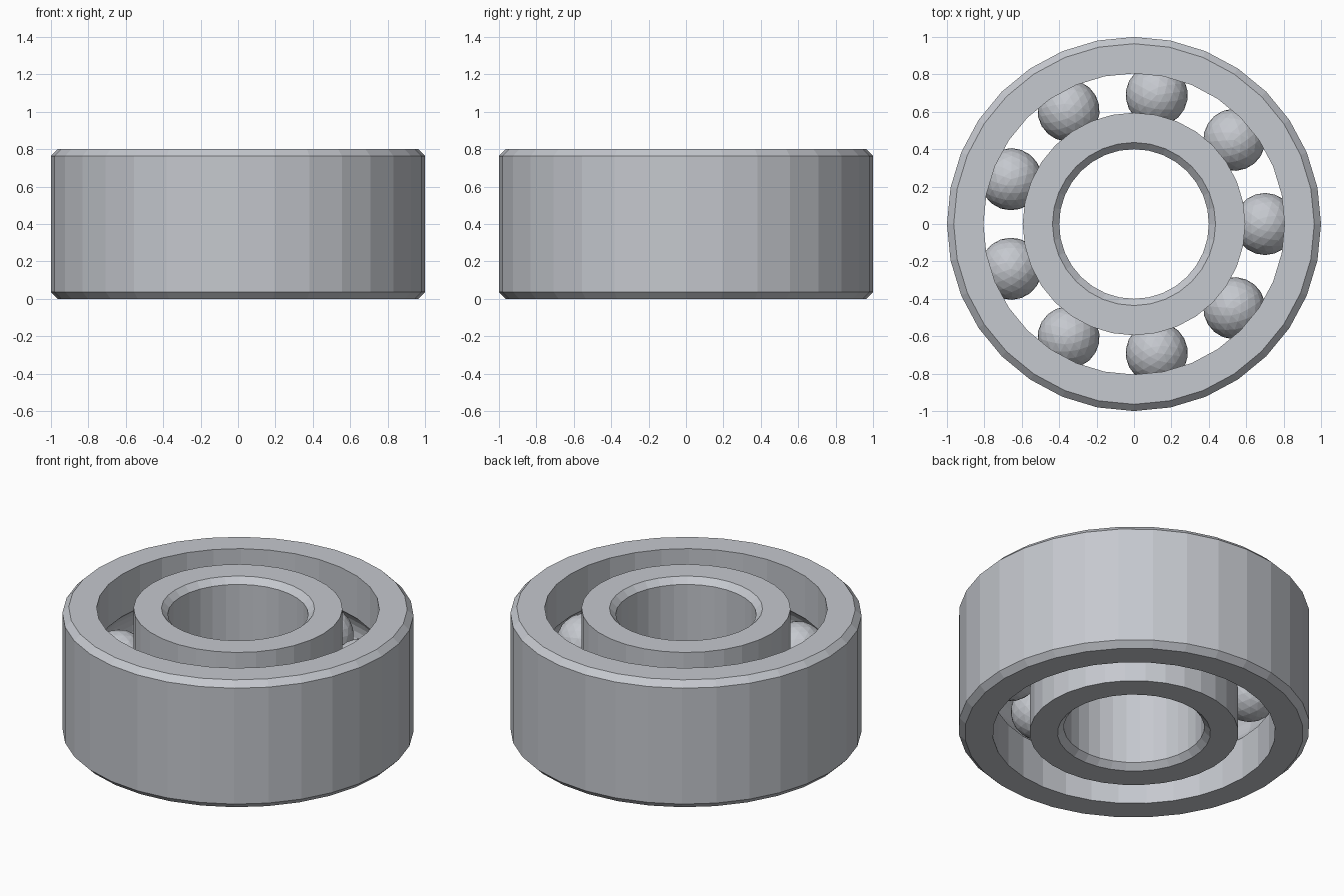
import bpy
import bmesh
from math import sin, cos, pi, acos, sqrt

cube = bpy.data.objects.get("Cube")
if cube:
    bpy.data.objects.remove(cube, do_unlink=True)

SIDES = 32
HEIGHT = 0.8
MID = HEIGHT / 2
CHAMFER = 0.036
PITCH = 0.7          # radius of the circle the balls run on
GAP = 0.105          # from that circle to each ring wall
GROOVE = 0.17        # radius of the raceway groove
BALLS = 9

steel = bpy.data.materials.new("steel grey")
steel.use_nodes = True
colour = (0.56, 0.58, 0.62, 1)
steel.diffuse_color = colour
steel.node_tree.nodes["Principled BSDF"].inputs["Base Color"].default_value = colour


def finish(name, bm):
    bmesh.ops.recalc_face_normals(bm, faces=bm.faces)
    mesh = bpy.data.meshes.new(name)
    bm.to_mesh(mesh)
    bm.free()
    mesh.materials.append(steel)
    obj = bpy.data.objects.new(name, mesh)
    bpy.context.collection.objects.link(obj)
    return obj


def ring(name, plain_radius, side):
    """Ring with chamfers on the plain wall and a groove on the ball wall.
    side is +1 when the ring lies outside the balls, -1 when inside."""
    wall = PITCH + side * GAP
    edge = plain_radius - side * CHAMFER
    profile = [(wall, 0), (edge, 0), (plain_radius, CHAMFER),
               (plain_radius, HEIGHT - CHAMFER), (edge, HEIGHT), (wall, HEIGHT)]
    # Raceway arc, from the top edge of the groove to the bottom
    reach = acos(GAP / GROOVE)
    steps = 8
    for i in range(steps + 1):
        a = reach * (1 - 2 * i / steps)
        profile.append((PITCH + side * GROOVE * cos(a), MID + GROOVE * sin(a)))

    bm = bmesh.new()
    loops = []
    for s in range(SIDES):
        a = 2 * pi * s / SIDES
        loops.append([bm.verts.new((r * cos(a), r * sin(a), z)) for r, z in profile])
    n = len(profile)
    for s in range(SIDES):
        here, there = loops[s], loops[(s + 1) % SIDES]
        for i in range(n):
            j = (i + 1) % n
            bm.faces.new((here[i], there[i], there[j], here[j]))
    return finish(name, bm)


# Rings
ring("outer_ring", 1.0, 1)
ring("inner_ring", 0.4, -1)

# Balls share one faceted mesh
bm = bmesh.new()
bmesh.ops.create_icosphere(bm, subdivisions=3, radius=0.166)
first = finish("ball_1", bm)
for i in range(BALLS):
    ball = first
    if i:
        ball = bpy.data.objects.new(f"ball_{i + 1}", first.data)
        bpy.context.collection.objects.link(ball)
    a = 2 * pi * i / BALLS
    ball.location = (PITCH * cos(a), PITCH * sin(a), MID)
    ball.rotation_euler.z = a
